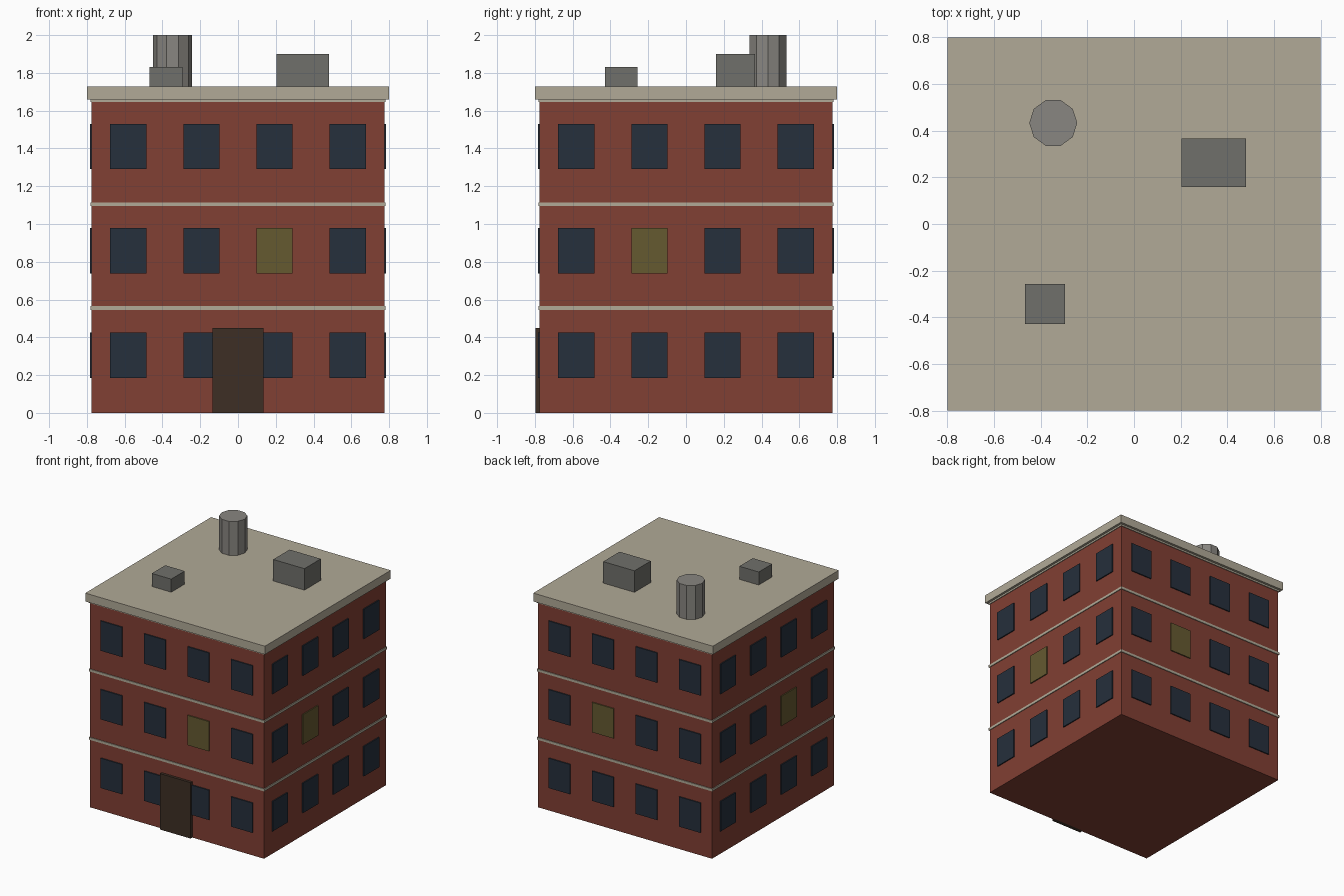
import bpy, bmesh
from math import radians
from mathutils import Matrix, Vector

if "Cube" in bpy.data.objects:
    bpy.data.objects.remove(bpy.data.objects["Cube"])


def material(name, rgb):
    m = bpy.data.materials.new(name)
    m.diffuse_color = (*rgb, 1)
    m.use_nodes = True
    m.node_tree.nodes["Principled BSDF"].inputs["Base Color"].default_value = m.diffuse_color
    return m


BRICK = material("brick", (0.22, 0.05, 0.033))
STONE = material("stone", (0.44, 0.40, 0.31))
GLASS = material("dark_glass", (0.019, 0.029, 0.045))
LIT = material("lit_glass", (0.13, 0.10, 0.03))
WOOD = material("door_wood", (0.047, 0.028, 0.018))
METAL = material("grey_metal", (0.16, 0.16, 0.145))
TANK = material("tank_metal", (0.25, 0.24, 0.22))


def finish(name, bm, mat):
    mesh = bpy.data.meshes.new(name)
    bm.to_mesh(mesh)
    bm.free()
    mesh.materials.append(mat)
    ob = bpy.data.objects.new(name, mesh)
    bpy.context.collection.objects.link(ob)
    return ob


def box(name, lo, hi, mat, turn=0):
    """Box between two corners, turned about the z axis of the building."""
    lo, hi = Vector(lo), Vector(hi)
    bm = bmesh.new()
    bmesh.ops.create_cube(bm, size=1, matrix=Matrix.Rotation(radians(turn), 4, 'Z')
                          @ Matrix.Translation((lo + hi) / 2)
                          @ Matrix.Diagonal((*(hi - lo), 1)))
    return finish(name, bm, mat)


W = 0.775         # half width of the walls
FLOOR = 0.5525    # storey height
TOP = 1.727       # roof surface

# Walls and overhanging roof slab
box("walls", (-W, -W, 0), (W, W, 1.66), BRICK)
box("roof_slab", (-0.8, -0.8, 1.66), (0.8, 0.8, TOP), STONE)

# Thin stone course above each storey
for i, z in enumerate((0.555, 1.105, 1.656)):
    box(f"stone_course_{i + 1}", (-0.781, -0.781, z - 0.01), (0.781, 0.781, z + 0.01), STONE)

# Windows on four sides, one lit on the middle storey of each
sides = (("front", 0, 2), ("right", 90, 1), ("back", 180, 1), ("left", 270, 2))
for side, turn, lit in sides:
    for floor in range(3):
        for col in range(4):
            x = (col - 1.5) * W / 2
            z = 0.305 + floor * FLOOR
            mat = LIT if (floor, col) == (1, lit) else GLASS
            box(f"window_{side}_{floor + 1}_{col + 1}", (x - 0.096, -0.784, z - 0.12),
                (x + 0.096, -W + 0.01, z + 0.12), mat, turn)

# Front door
box("front_door", (-0.136, -0.797, 0), (0.136, -W + 0.01, 0.45), WOOD)

# Rooftop units
box("large_roof_unit", (0.203, 0.158, TOP), (0.481, 0.366, 1.90), METAL)
box("small_roof_unit", (-0.468, -0.428, TOP), (-0.295, -0.257, 1.832), METAL)

# Ten-sided water tank
bm = bmesh.new()
bmesh.ops.create_cone(bm, cap_ends=True, segments=10, radius1=0.103, radius2=0.103,
                      depth=2 - TOP,
                      matrix=Matrix.Translation((-0.346, 0.433, (2 + TOP) / 2))
                      @ Matrix.Rotation(radians(90), 4, 'Z'))
finish("water_tank", bm, TANK)
